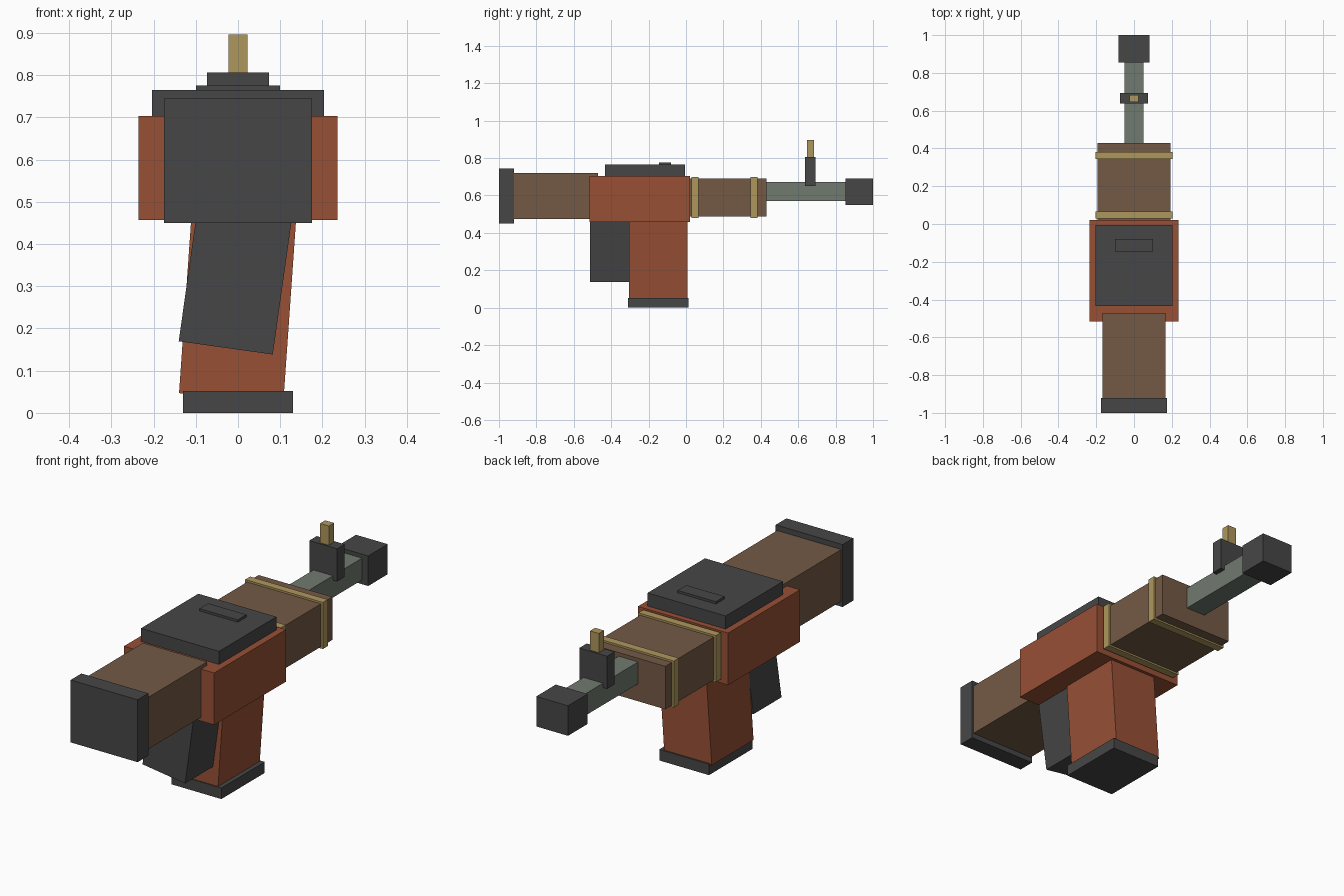
import bpy
import bmesh
from math import radians
from mathutils import Matrix, Vector

default = bpy.data.objects.get("Cube")
if default:
    bpy.data.objects.remove(default, do_unlink=True)


def material(name, r, g, b):
    m = bpy.data.materials.new(name)
    m.use_nodes = True
    m.diffuse_color = (r, g, b, 1)
    m.node_tree.nodes["Principled BSDF"].inputs["Base Color"].default_value = (r, g, b, 1)
    return m


dark = material("dark grey", 0.062, 0.062, 0.062)
red = material("rust red", 0.31, 0.08, 0.036)
wood = material("wood brown", 0.175, 0.102, 0.06)
brass = material("brass", 0.43, 0.31, 0.11)
steel = material("green steel", 0.16, 0.195, 0.16)


def box(name, mat, width, y, z, x=0, tilt=0):
    """Box from y and z ranges; a tilt swings it sideways about its base."""
    size = Vector((width, y[1] - y[0], z[1] - z[0]))
    bm = bmesh.new()
    bmesh.ops.create_cube(bm, size=1)
    bmesh.ops.translate(bm, verts=bm.verts, vec=(0, 0, 0.5))
    bmesh.ops.scale(bm, verts=bm.verts, vec=size)
    bmesh.ops.transform(bm, verts=bm.verts, matrix=Matrix.Rotation(radians(tilt), 4, 'Y'))
    mesh = bpy.data.meshes.new(name)
    bm.to_mesh(mesh)
    bm.free()
    mesh.materials.append(mat)
    ob = bpy.data.objects.new(name, mesh)
    ob.location = (x, (y[0] + y[1]) / 2, z[0])
    bpy.context.collection.objects.link(ob)
    return ob


# Stock
box("butt_plate", dark, 0.35, (-1, -0.92), (0.45, 0.745))
box("stock", wood, 0.335, (-0.92, -0.47), (0.475, 0.72))

# Receiver with top cover
box("receiver", red, 0.472, (-0.515, 0.022), (0.457, 0.703))
box("top_cover", dark, 0.408, (-0.433, -0.005), (0.69, 0.765))
box("cover_latch", dark, 0.2, (-0.145, -0.08), (0.76, 0.776))

# Leaning grip and magazine
box("grip", red, 0.248, (-0.305, 0.007), (0.038, 0.488), x=-0.016, tilt=4)
box("grip_cap", dark, 0.26, (-0.31, 0.014), (0, 0.052))
box("magazine", dark, 0.225, (-0.513, -0.303), (0.154, 0.51), x=-0.029, tilt=8)

# Handguard with bands
box("handguard", wood, 0.386, (0.01, 0.43), (0.487, 0.69))
for label, y in (("rear", 0.03), ("front", 0.344)):
    box(label + "_band", brass, 0.406, (y, y + 0.037), (0.479, 0.699))

# Barrel and front sight
box("barrel", steel, 0.102, (0.42, 0.87), (0.57, 0.673))
box("muzzle", dark, 0.166, (0.854, 1), (0.55, 0.692))
box("sight_base", dark, 0.146, (0.637, 0.693), (0.652, 0.806))
box("sight_post", brass, 0.046, (0.646, 0.684), (0.8, 0.897))
